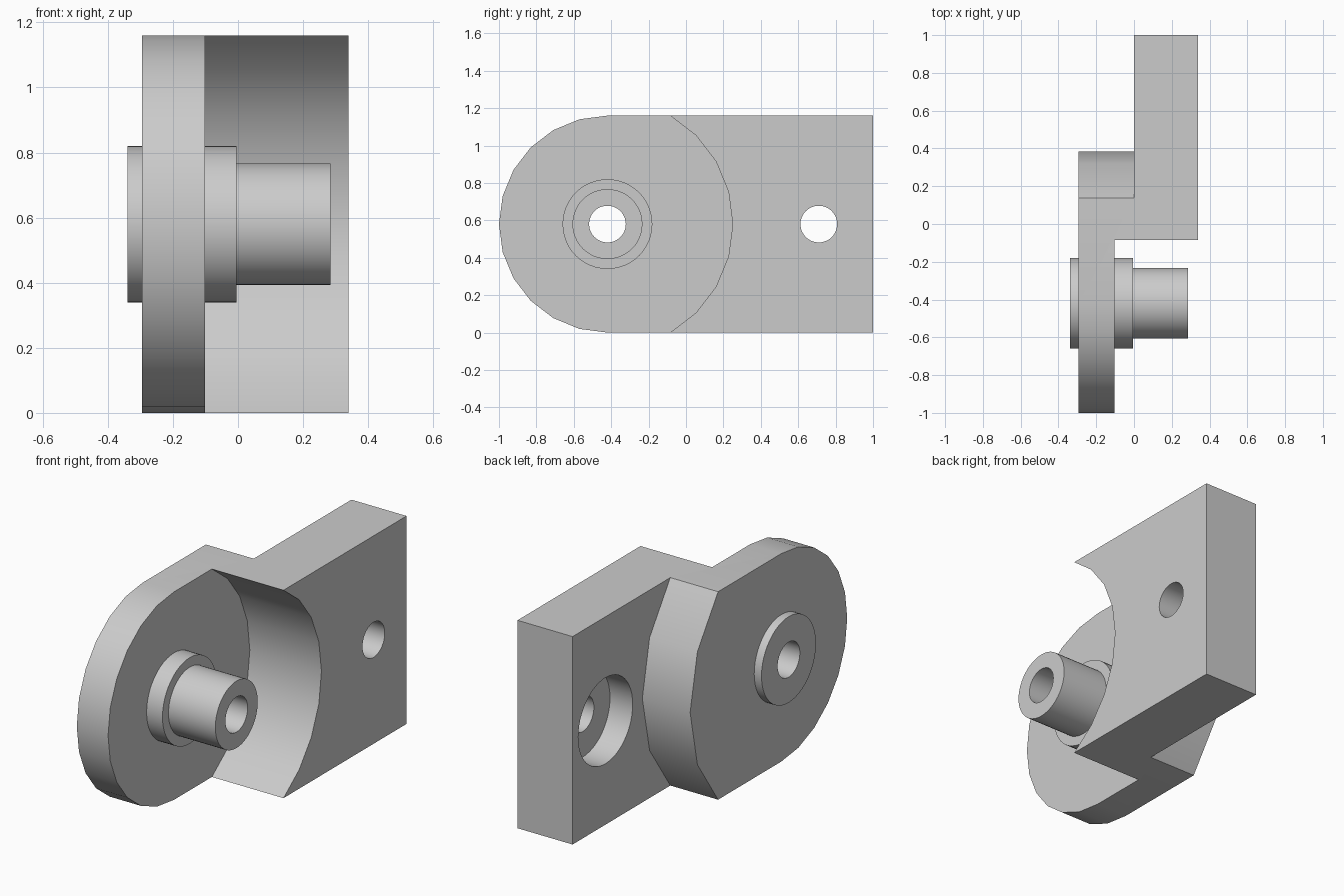
import bpy, bmesh
from math import sin, cos, radians, asin

cube = bpy.data.objects.get("Cube")
if cube:
    bpy.data.objects.remove(cube, do_unlink=True)

grey = bpy.data.materials.new("light_grey")
grey.use_nodes = True
colour = (0.6, 0.6, 0.6, 1)
grey.diffuse_color = colour
grey.node_tree.nodes["Principled BSDF"].inputs["Base Color"].default_value = colour

MID = 0.58           # half height, also the radius of the rounded end
PIVOT, BOLT = -0.42, 0.71   # y positions of the two bores


def arc(y, r, start, end, steps):
    """Points (y, z) on an arc about a bore axis, angles in degrees from +y."""
    angles = [radians(start + (end - start) * i / steps) for i in range(steps + 1)]
    return [(y + r * cos(a), MID + r * sin(a)) for a in angles]


def extrude(name, outline, x0, x1):
    """Solid made by extruding a (y, z) outline along x."""
    bm = bmesh.new()
    face = bm.faces.new([bm.verts.new((x0, y, z)) for y, z in outline])
    new = bmesh.ops.extrude_face_region(bm, geom=[face])["geom"]
    verts = [v for v in new if isinstance(v, bmesh.types.BMVert)]
    bmesh.ops.translate(bm, verts=verts, vec=(x1 - x0, 0, 0))
    bmesh.ops.recalc_face_normals(bm, faces=bm.faces)
    mesh = bpy.data.meshes.new(name)
    bm.to_mesh(mesh)
    bm.free()
    mesh.materials.append(grey)
    obj = bpy.data.objects.new(name, mesh)
    bpy.context.collection.objects.link(obj)
    return obj


def cylinder(name, y, r, x0, x1, sides=48):
    return extrude(name, arc(y, r, 0, 360, sides)[:-1], x0, x1)


def combine(target, tool, operation):
    """Apply a boolean and remove the tool."""
    mod = target.modifiers.new(operation.lower(), 'BOOLEAN')
    mod.operation, mod.solver, mod.object = operation, 'EXACT', tool
    bpy.context.view_layer.objects.active = target
    bpy.ops.object.modifier_apply(modifier=mod.name)
    bpy.data.objects.remove(tool, do_unlink=True)


# Full block with one rounded end
bracket = extrude("hinge_bracket",
                  [(1, 0), (1, 2 * MID)] + arc(PIVOT, MID, 90, 270, 12),
                  -0.295, 0.34)

# Round pocket that leaves the thin ear at the front
combine(bracket, cylinder("pocket", PIVOT, 0.67, -0.102, 0.6, 24), 'DIFFERENCE')

# Step behind the convex shoulder
R = 0.805
end = math_end = asin(MID / R) * 180 / 3.14159265
shoulder = arc(PIVOT, R, -end, end, 4)
edge = shoulder[-1][0]
step = extrude("step", [(edge, -0.2)] + shoulder + [(edge, 1.4), (1.2, 1.4), (1.2, -0.2)],
               -0.6, 0)
combine(bracket, step, 'DIFFERENCE')

# Flange and hollow pivot pin
combine(bracket, cylinder("flange", PIVOT, 0.24, -0.34, -0.004), 'UNION')
combine(bracket, cylinder("pin", PIVOT, 0.187, -0.2, 0.285), 'UNION')
combine(bracket, cylinder("pin_bore", PIVOT, 0.098, -0.6, 0.6), 'DIFFERENCE')

# Counterbored bolt hole
combine(bracket, cylinder("bolt_bore", BOLT, 0.098, -0.6, 0.6), 'DIFFERENCE')
combine(bracket, cylinder("counterbore", BOLT, 0.24, -0.2, 0.14), 'DIFFERENCE')

# Smooth the curved walls, keep the edges sharp
bpy.ops.object.select_all(action='DESELECT')
bracket.select_set(True)
bpy.context.view_layer.objects.active = bracket
bpy.ops.object.shade_smooth_by_angle(angle=radians(30))
